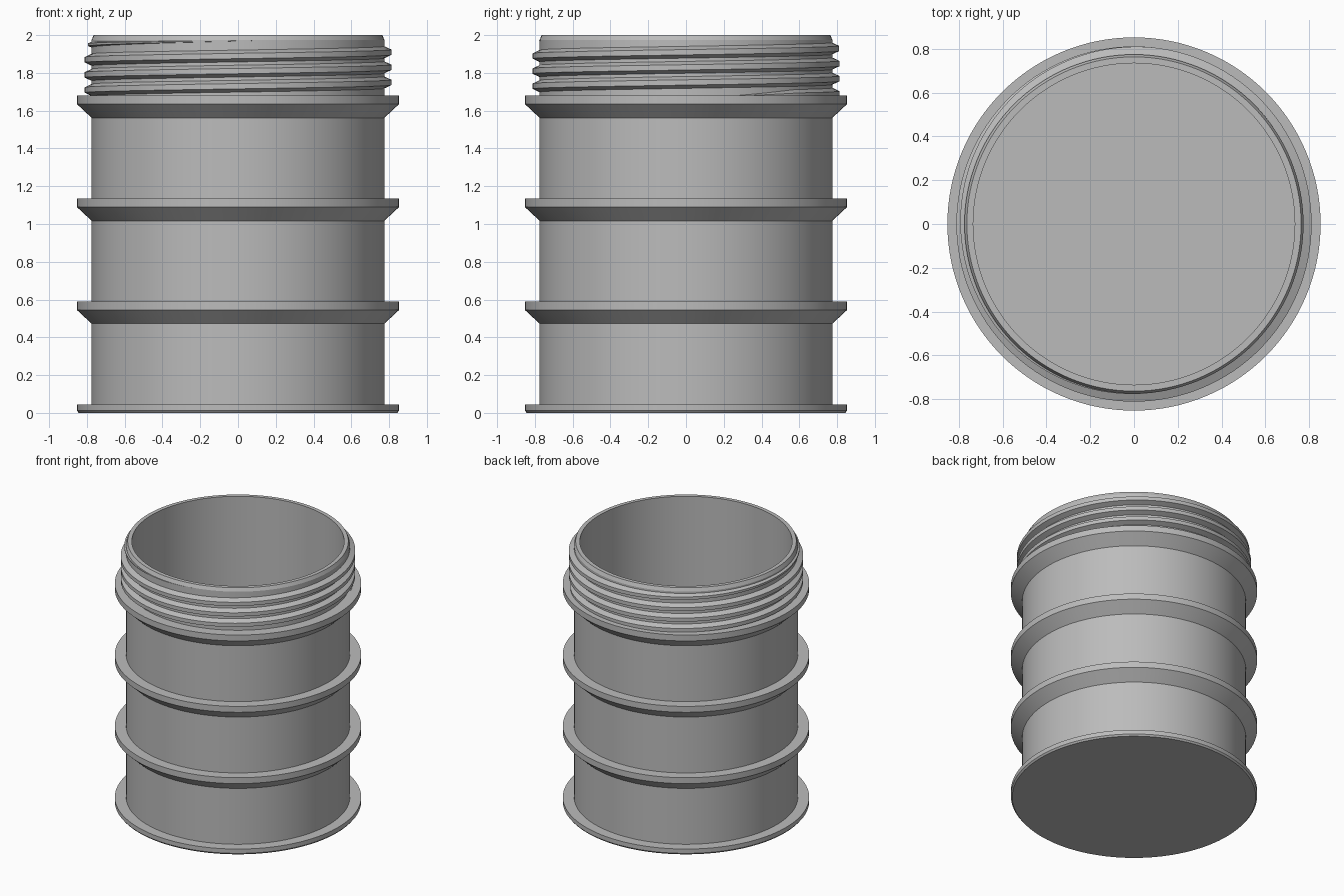
import bpy, bmesh, math

cube = bpy.data.objects.get("Cube")
if cube:
    bpy.data.objects.remove(cube, do_unlink=True)

SEG = 128
R_BODY, R_RIB, R_IN = 0.775, 0.853, 0.735

grey = bpy.data.materials.new("plain grey")
grey.use_nodes = True
GREY = (0.5, 0.5, 0.5, 1)
grey.diffuse_color = GREY
grey.node_tree.nodes["Principled BSDF"].inputs["Base Color"].default_value = GREY


def finish(name, bm):
    bmesh.ops.recalc_face_normals(bm, faces=bm.faces)
    mesh = bpy.data.meshes.new(name)
    bm.to_mesh(mesh)
    bm.free()
    mesh.materials.append(grey)
    obj = bpy.data.objects.new(name, mesh)
    bpy.context.collection.objects.link(obj)
    bpy.ops.object.select_all(action='DESELECT')
    bpy.context.view_layer.objects.active = obj
    obj.select_set(True)
    bpy.ops.object.shade_smooth_by_angle(angle=math.radians(20))
    return obj


def sweep(bm, rings, closed):
    """Skin a list of vertex rings along their shared index."""
    for a, b in zip(rings, rings[1:]):
        n = len(a)
        for i in range(n if closed else n - 1):
            j = (i + 1) % n
            bm.faces.new((a[i], a[j], b[j], b[i]))


# Barrel: base flange, three ribs, neck, rim, inner wall and floor
profile = [(R_RIB - 0.01, 0), (R_RIB, 0.012), (R_RIB, 0.045), (R_BODY, 0.045)]
for top in (0.59, 1.135, 1.68):
    profile += [(R_BODY, top - 0.118), (R_RIB, top - 0.045),
                (R_RIB, top), (R_BODY, top)]
profile += [(R_BODY, 1.975), (0.764, 2.0), (R_IN, 2.0), (R_IN, 0.045)]

bm = bmesh.new()
rings = []
for r, z in profile:
    rings.append([bm.verts.new((r * math.cos(2 * math.pi * i / SEG),
                                r * math.sin(2 * math.pi * i / SEG), z))
                  for i in range(SEG)])
sweep(bm, rings, True)
bm.faces.new(rings[0])
bm.faces.new(rings[-1])
finish("barrel", bm)

# Screw thread: right-handed helix that sinks into the neck at both ends
PITCH, Z_START, A_START = 0.08, 1.672, 0.2
TURNS = 3.75
steps = int(TURNS * SEG)
bm = bmesh.new()
rings = []
for k in range(steps + 1):
    t = k / SEG
    a = A_START + 2 * math.pi * t
    z = Z_START + PITCH * t
    rise = max(0.02, min(1, t / 0.1, (TURNS - t) / 0.55))
    crest = R_BODY + 0.037 * rise
    section = [(R_BODY - 0.01, -0.036 * rise), (crest, -0.014 * rise),
               (crest, 0.014 * rise), (R_BODY - 0.01, 0.036 * rise)]
    rings.append([bm.verts.new((r * math.cos(a), r * math.sin(a), z + dz))
                  for r, dz in section])
sweep(bm, rings, True)
bm.faces.new(rings[0])
bm.faces.new(rings[-1])
finish("screw_thread", bm)
